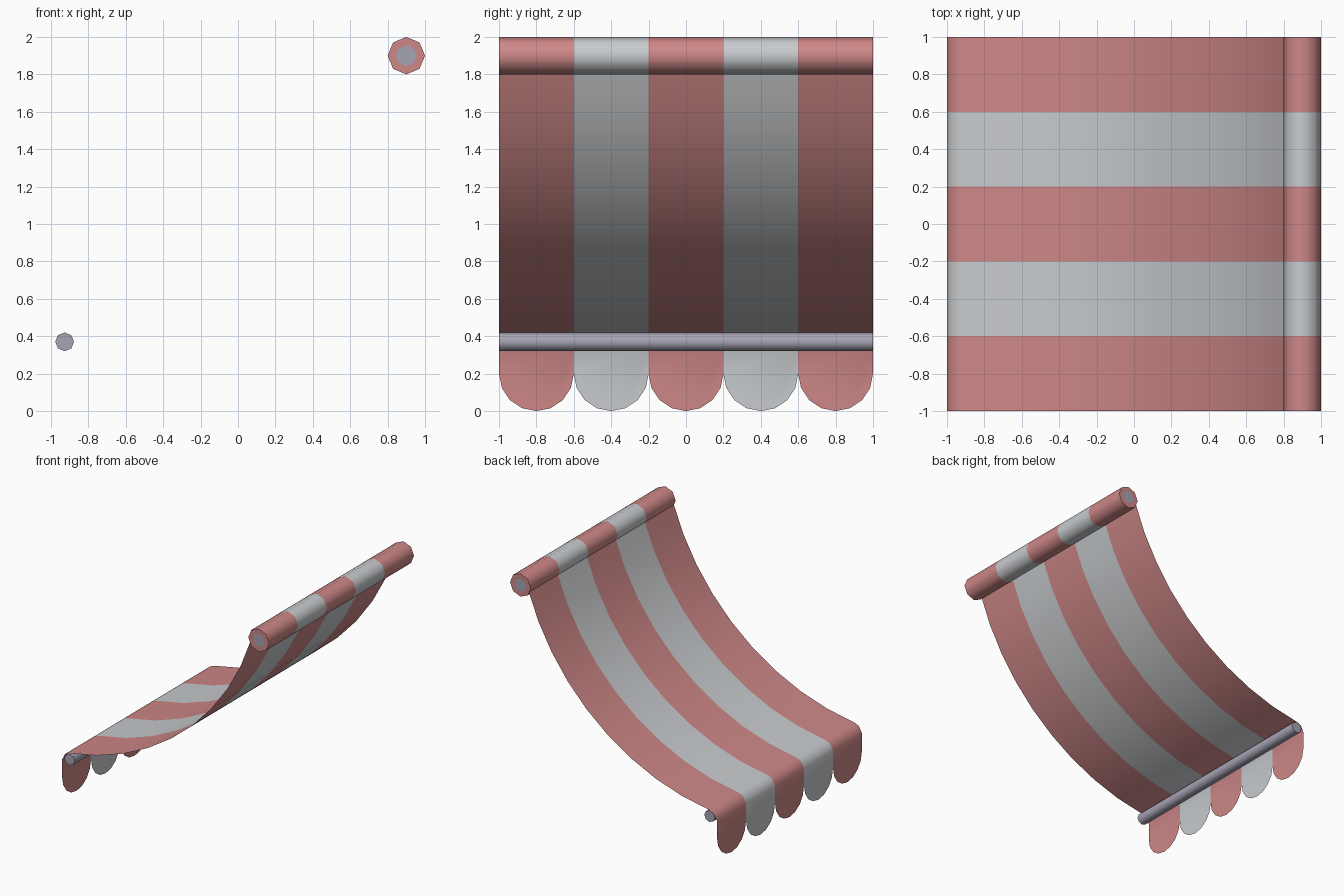
import bpy, bmesh
from math import sin, cos, pi, hypot, radians, atan2, asin

cube = bpy.data.objects.get("Cube")
if cube:
    bpy.data.objects.remove(cube, do_unlink=True)


def material(name, rgb):
    m = bpy.data.materials.new(name)
    m.use_nodes = True
    m.diffuse_color = (*rgb, 1)
    m.node_tree.nodes["Principled BSDF"].inputs["Base Color"].default_value = (*rgb, 1)
    return m


RED = material("faded red", (0.62, 0.245, 0.245))
WHITE = material("pale grey", (0.58, 0.60, 0.62))
METAL = material("metal grey", (0.38, 0.37, 0.45))
STRIPES = 5
EDGES = [-1 + 2 * i / STRIPES for i in range(STRIPES + 1)]


def finish(name, bm, mats, angle):
    me = bpy.data.meshes.new(name)
    bm.to_mesh(me)
    bm.free()
    for m in mats:
        me.materials.append(m)
    ob = bpy.data.objects.new(name, me)
    bpy.context.collection.objects.link(ob)
    bpy.ops.object.select_all(action='DESELECT')
    ob.select_set(True)
    bpy.context.view_layer.objects.active = ob
    bpy.ops.object.shade_smooth_by_angle(angle=radians(angle))
    return ob


def rod(name, x, z, r, cuts, mats, core=None):
    """Eight-sided rod along y, with stripes between cuts and an optional core on the ends."""
    bm = bmesh.new()
    rings = [[bm.verts.new((x + r * cos(k * pi / 4), y, z + r * sin(k * pi / 4)))
              for k in range(8)] for y in cuts]
    for i in range(len(cuts) - 1):
        for k in range(8):
            j = (k + 1) % 8
            f = bm.faces.new((rings[i][k], rings[i][j], rings[i + 1][j], rings[i + 1][k]))
            f.material_index = i % 2
    caps = [bm.faces.new(rings[0]), bm.faces.new(rings[-1])]
    bmesh.ops.recalc_face_normals(bm, faces=bm.faces)
    if core:
        bmesh.ops.inset_individual(bm, faces=caps, thickness=(r - core) * cos(pi / 8))
        for f in caps:
            f.material_index = 2
    return finish(name, bm, mats, 50)


# Striped roller at the top and plain bar at the front edge
rod("roller", 0.9, 1.9, 0.1, EDGES, [RED, WHITE, METAL], core=0.052)
rod("front_bar", -0.927, 0.37, 0.05, [-1, 1], [METAL])


# Sagging cloth profile: a circular arc, then a bend over the bar
def arc(a, b, sag, n):
    dx, dz = b[0] - a[0], b[1] - a[1]
    chord = hypot(dx, dz)
    r = (chord * chord / 4 + sag * sag) / (2 * sag)
    nx, nz = -dz / chord, dx / chord
    cx = (a[0] + b[0]) / 2 + nx * (sag - r)
    cz = (a[1] + b[1]) / 2 + nz * (sag - r)
    half, mid = asin(chord / 2 / r), atan2(nz, nx)
    return [(cx + r * cos(mid + half * (1 - 2 * i / n)),
             cz + r * sin(mid + half * (1 - 2 * i / n))) for i in range(n + 1)]


profile = arc((0.825, 1.88), (-0.925, 0.425), 0.33, 9)
profile += [(-0.97, 0.407), (-1, 0.35)]

# Cloth with a scalloped valance
bm = bmesh.new()
grid = [[bm.verts.new((x, y, z)) for y in EDGES] for x, z in profile]
R = 1 / STRIPES
for s in range(STRIPES):
    faces = [bm.faces.new((a[s], a[s + 1], b[s + 1], b[s])) for a, b in zip(grid, grid[1:])]
    mid = EDGES[s] + R
    scallop = [bm.verts.new((-1, mid + R * cos(k * pi / 8), R - R * sin(k * pi / 8)))
               for k in range(9)]
    faces.append(bm.faces.new([grid[-1][s], grid[-1][s + 1]] + scallop))
    for f in faces:
        f.material_index = s % 2
bm.normal_update()
if sum(f.normal.z for f in bm.faces) < 0:
    bmesh.ops.reverse_faces(bm, faces=bm.faces)
finish("awning_cloth", bm, [RED, WHITE], 60)
